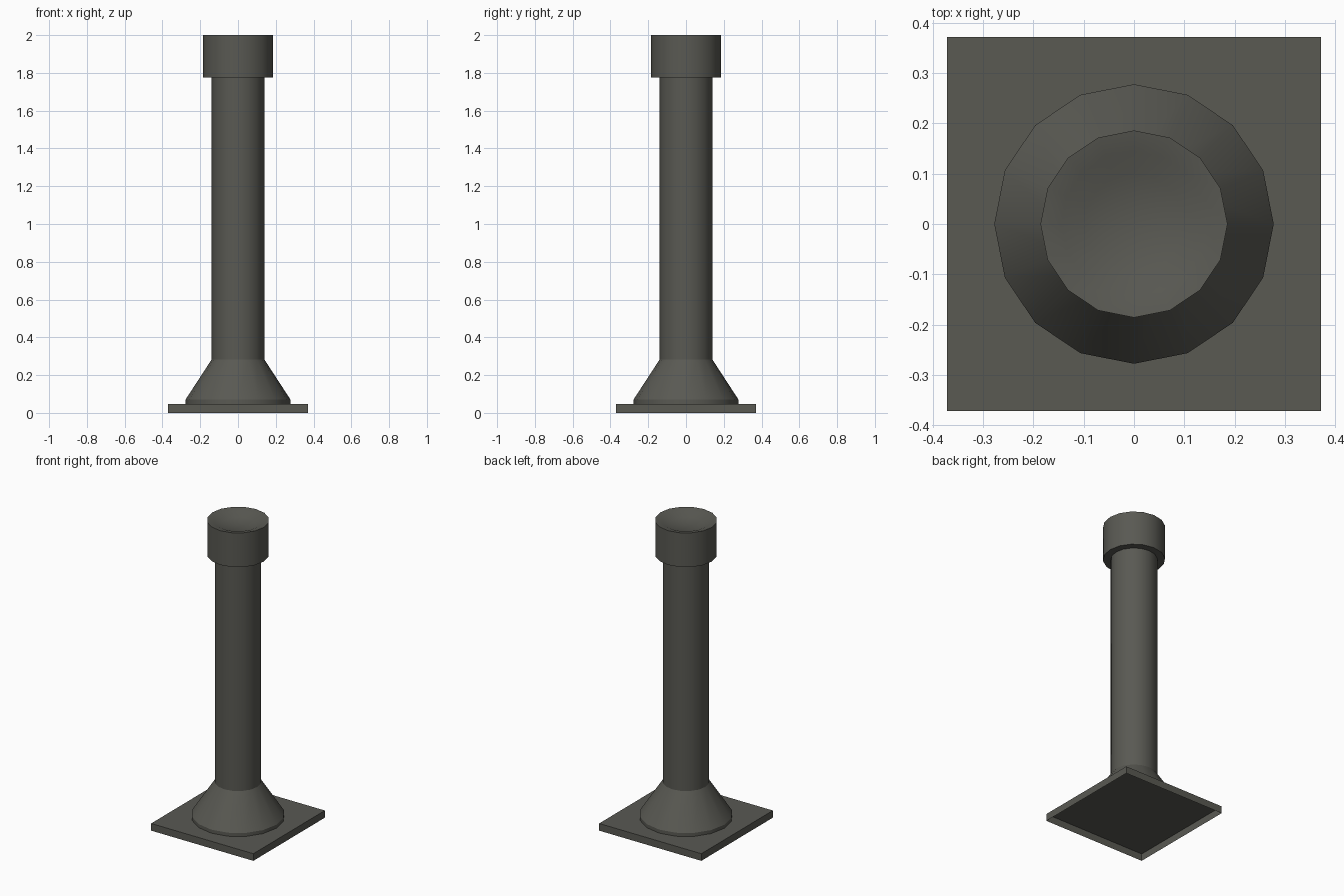
import bpy, bmesh, math

SIDES = 16

cube = bpy.data.objects.get("Cube")
if cube:
    bpy.data.objects.remove(cube, do_unlink=True)

# Single dark grey paint
paint = bpy.data.materials.new("dark_grey")
paint.use_nodes = True
colour = (0.1, 0.1, 0.086, 1)
paint.diffuse_color = colour
paint.node_tree.nodes["Principled BSDF"].inputs["Base Color"].default_value = colour


def finish(name, bm):
    mesh = bpy.data.meshes.new(name)
    bm.to_mesh(mesh)
    bm.free()
    mesh.materials.append(paint)
    obj = bpy.data.objects.new(name, mesh)
    bpy.context.collection.objects.link(obj)
    return obj


def turned(name, profile):
    """Revolve (radius, height) points about z; radius 0 makes a pole."""
    bm = bmesh.new()
    rings = []
    for r, z in profile:
        if r == 0:
            rings.append([bm.verts.new((0, 0, z))] * SIDES)
        else:
            angles = [math.tau * i / SIDES for i in range(SIDES)]
            rings.append([bm.verts.new((r * math.cos(a), r * math.sin(a), z)) for a in angles])
    for low, high in zip(rings, rings[1:]):
        for i in range(SIDES):
            j = (i + 1) % SIDES
            corners = [low[i], low[j], high[j], high[i]]
            bm.faces.new(list(dict.fromkeys(corners)))
    obj = finish(name, bm)
    bpy.ops.object.select_all(action="DESELECT")
    bpy.context.view_layer.objects.active = obj
    obj.select_set(True)
    bpy.ops.object.shade_smooth_by_angle(angle=math.radians(30))
    return obj


# Square foot plate, open underneath
bm = bmesh.new()
bmesh.ops.create_cube(bm, size=1)
for v in bm.verts:
    v.co = (v.co.x * 0.743, v.co.y * 0.743, (v.co.z + 0.5) * 0.047)
bmesh.ops.delete(bm, geom=[f for f in bm.faces if f.normal.z < -0.5], context="FACES_ONLY")
finish("foot_plate", bm)

# Flared collar, post, and cap with a shallow dished top
turned("flared_collar", [(0.278, 0.047), (0.278, 0.07), (0.14, 0.282)])
turned("post", [(0.14, 0.282), (0.14, 1.775)])
turned("cap", [(0.14, 1.775), (0.186, 1.775), (0.186, 2.0),
               (0.145, 1.992), (0.1, 1.972), (0, 1.965)])
